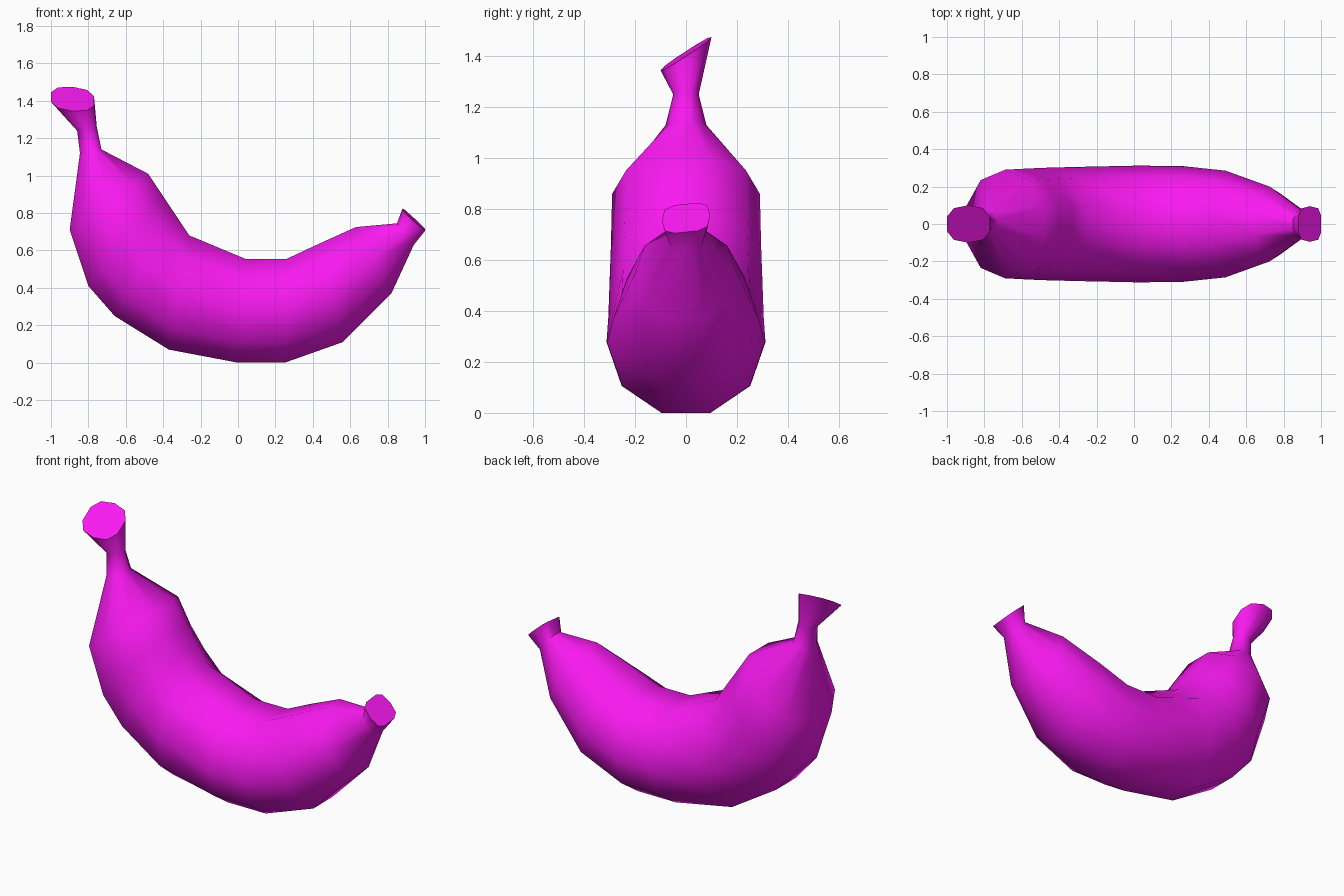
import bpy, bmesh, math
from mathutils import Vector

if "Cube" in bpy.data.objects:
    bpy.data.objects.remove(bpy.data.objects["Cube"])

SIDES = 10
# stations: outer x, z, inner x, z, half width, sideways tilt, corner power
STATIONS = [
    (-1.00, 1.42, -0.77, 1.40, 0.10, 0.65, 0.8),    # stem cap
    (-0.86, 1.24, -0.755, 1.26, 0.05, 0, 1),        # stem waist
    (-0.845, 1.12, -0.73, 1.14, 0.08, 0, 1),        # shoulder
    (-0.90, 0.71, -0.48, 1.01, 0.29, 0, 1),
    (-0.80, 0.41, -0.40, 0.89, 0.295, 0, 1),
    (-0.66, 0.25, -0.33, 0.785, 0.30, 0, 1),
    (-0.37, 0.07, -0.26, 0.68, 0.305, 0, 1),
    (0.00, 0.00, 0.04, 0.555, 0.312, 0, 1),
    (0.25, 0.00, 0.26, 0.555, 0.31, 0, 1),
    (0.56, 0.11, 0.42, 0.63, 0.285, 0, 1),
    (0.82, 0.37, 0.63, 0.725, 0.20, 0, 1),
    (0.94, 0.63, 0.85, 0.745, 0.075, 0, 1),         # blossom neck
    (1.00, 0.71, 0.88, 0.82, 0.095, 0.10, 0.6),     # blossom tip
]


def signed_pow(v, p):
    return math.copysign(abs(v) ** p, v) if abs(v) > 1e-6 else 0.0


def add_ring(bm, ox, oz, ix, iz, half, tilt, power):
    outer, inner = Vector((ox, 0, oz)), Vector((ix, 0, iz))
    centre, axis = (outer + inner) / 2, (inner - outer) / 2
    ring = []
    for k in range(SIDES):
        a = 2 * math.pi * k / SIDES
        y = signed_pow(math.cos(a), power) * half
        s = signed_pow(math.sin(a) / math.sin(math.radians(72)), power)
        ring.append(bm.verts.new(centre + axis * s + Vector((0, y, tilt * y))))
    return ring


# Banana skin lofted through the rings
bm = bmesh.new()
rings = [add_ring(bm, *s) for s in STATIONS]
for a, b in zip(rings, rings[1:]):
    for k in range(SIDES):
        n = (k + 1) % SIDES
        bm.faces.new((a[k], a[n], b[n], b[k]))

# End caps
bm.faces.new(rings[0])
bm.faces.new(rings[-1])
bmesh.ops.recalc_face_normals(bm, faces=bm.faces)

mesh = bpy.data.meshes.new("banana")
bm.to_mesh(mesh)
bm.free()
banana = bpy.data.objects.new("banana", mesh)
bpy.context.collection.objects.link(banana)

# Magenta skin
skin = bpy.data.materials.new("magenta_skin")
skin.diffuse_color = (0.95, 0.01, 0.88, 1)
skin.use_nodes = True
skin.node_tree.nodes["Principled BSDF"].inputs["Base Color"].default_value = skin.diffuse_color
mesh.materials.append(skin)

bpy.context.view_layer.objects.active = banana
banana.select_set(True)
bpy.ops.object.shade_smooth_by_angle(angle=math.radians(55))
